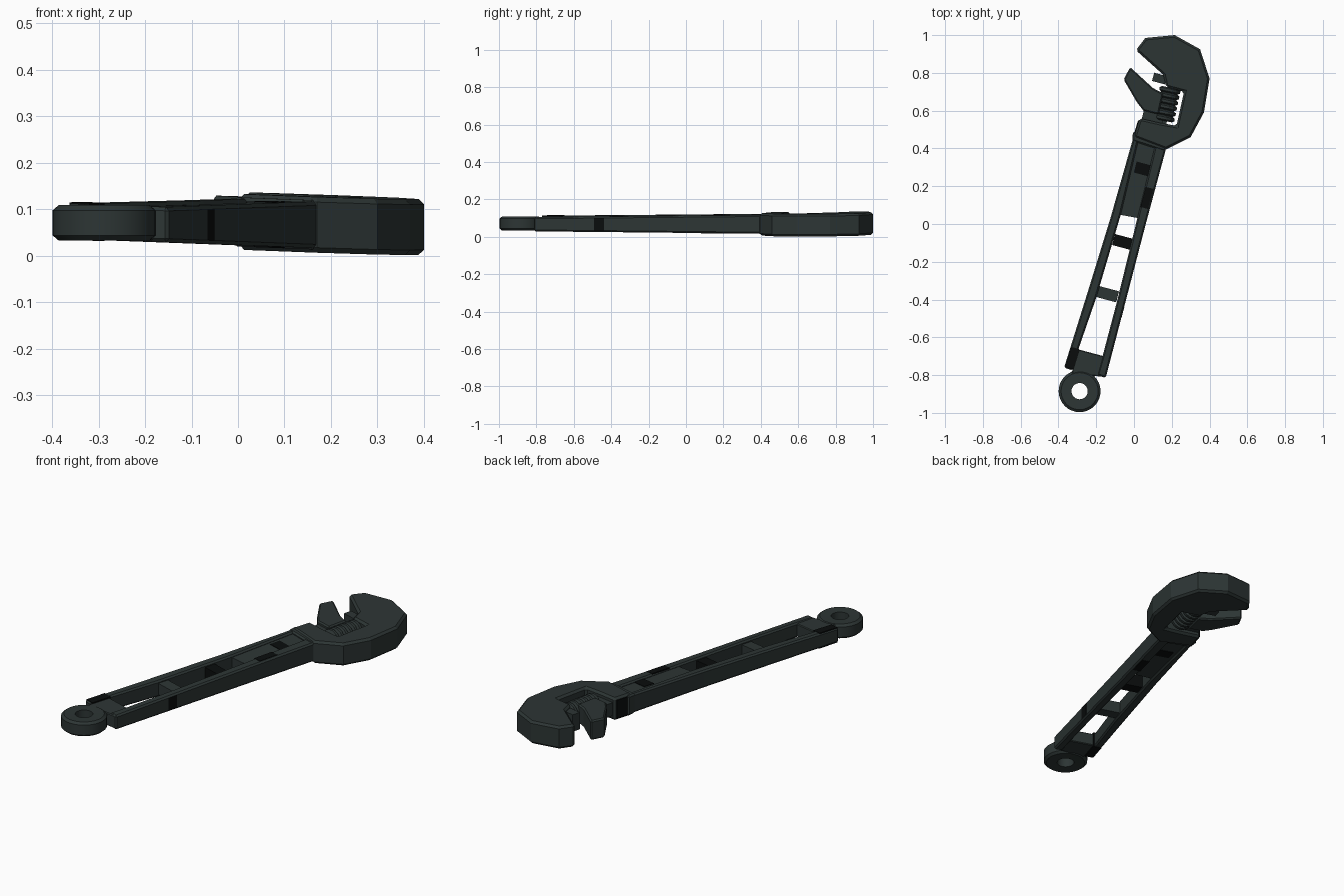
import bpy, bmesh, math
from mathutils import Vector, Matrix

cube = bpy.data.objects.get("Cube")
if cube:
    bpy.data.objects.remove(cube)


def material(name, rgb):
    m = bpy.data.materials.new(name)
    m.use_nodes = True
    m.diffuse_color = (*rgb, 1)
    bsdf = m.node_tree.nodes["Principled BSDF"]
    bsdf.inputs["Base Color"].default_value = (*rgb, 1)
    bsdf.inputs["Roughness"].default_value = 0.7
    return m


STEEL = material("dark slate steel", (0.026, 0.036, 0.035))
BLACK = material("black patch", (0.003, 0.004, 0.004))


def middle(x, y):
    """Height of the centre plane, rolled slightly about the tool's long axis."""
    return 0.071 - 0.035 * (x + 0.06 - 0.26 * y)


def handle_half(y):
    """Half thickness of the handle, growing towards the head."""
    return 0.038 + 0.012 * (y + 0.8) / 1.2


def finish(bm, name, mat, bevel=0.0):
    bmesh.ops.recalc_face_normals(bm, faces=bm.faces)
    mesh = bpy.data.meshes.new(name)
    bm.to_mesh(mesh)
    bm.free()
    mesh.materials.append(mat)
    ob = bpy.data.objects.new(name, mesh)
    bpy.context.collection.objects.link(ob)
    if bevel:
        mod = ob.modifiers.new("edge_bevel", "BEVEL")
        mod.width = bevel
        mod.segments = 1
        mod.limit_method = "ANGLE"
        mod.angle_limit = math.radians(50)
    return ob


def prism(name, outline, half, mat=STEEL, bevel=0.008):
    """Flat outline given thickness about the centre plane."""
    bm = bmesh.new()
    base = bm.faces.new([bm.verts.new((x, y, -1)) for x, y in outline])
    top = bmesh.ops.extrude_face_region(bm, geom=[base])["geom"]
    for v in top:
        if isinstance(v, bmesh.types.BMVert):
            v.co.z = 1
    for v in bm.verts:
        h = half(v.co.y) if callable(half) else half
        v.co.z = middle(v.co.x, v.co.y) + v.co.z * h
    return finish(bm, name, mat, bevel)


def slab(name, centre, size, angle, half, mat=STEEL, bevel=0.0):
    """Rectangular prism turned in the plane."""
    turn = Matrix.Rotation(math.radians(angle), 2)
    w, l = size[0] / 2, size[1] / 2
    pts = [Vector(centre) + turn @ Vector(p)
           for p in ((-w, -l), (w, -l), (w, l), (-w, l))]
    return prism(name, [tuple(p) for p in pts], half, mat, bevel)


# Head with hooked fixed jaw and pocket
prism("head", [(0.01, 0.92), (0.06, 0.985), (0.215, 1.0), (0.35, 0.925),
               (0.40, 0.77), (0.37, 0.59), (0.30, 0.46), (0.17, 0.395),
               (0.0, 0.46), (0.03, 0.56), (0.14, 0.535), (0.225, 0.52),
               (0.265, 0.70), (0.17, 0.725), (0.155, 0.79)], 0.06, bevel=0.011)
slab("pocket_lip", (0.135, 0.77), (0.07, 0.045), -15, 0.045)

# Sliding jaw and its rack
prism("sliding_jaw", [(-0.02, 0.83), (-0.055, 0.765), (0.015, 0.645),
                      (0.05, 0.60), (0.13, 0.58), (0.155, 0.69),
                      (0.10, 0.72)], 0.052, bevel=0.007)
slab("jaw_slide", (0.10, 0.565), (0.11, 0.05), -13, 0.035)

# Ribbed adjusting screw
bm = bmesh.new()
SIDES, RIBS = 14, 6
length = 0.18
rings = []
for i in range(RIBS):
    a = -length / 2 + i * length / RIBS
    step = length / RIBS
    for t, r in ((0.0, 0.044), (0.25, 0.056), (0.7, 0.056), (0.95, 0.044)):
        rings.append([bm.verts.new((r * math.cos(k * math.tau / SIDES),
                                    r * math.sin(k * math.tau / SIDES),
                                    a + t * step)) for k in range(SIDES)])
for lo, hi in zip(rings, rings[1:]):
    for k in range(SIDES):
        n = (k + 1) % SIDES
        bm.faces.new((lo[k], lo[n], hi[n], hi[k]))
bm.faces.new(rings[0])
bm.faces.new(rings[-1])
axis = Vector((0.035, 0.17, 0))
bm.transform(Matrix.Translation((0.175, 0.635, middle(0.175, 0.635)))
             @ axis.to_track_quat("Z", "Y").to_matrix().to_4x4())
finish(bm, "adjusting_screw", STEEL)
slab("screw_pin", (0.178, 0.635), (0.03, 0.22), -12, 0.015)

# Handle rails
prism("left_rail", [(0.0, 0.47), (-0.125, 0.03), (-0.245, -0.36), (-0.37, -0.76),
                    (-0.325, -0.775), (-0.29, -0.65), (-0.20, -0.39),
                    (-0.07, 0.05), (0.03, 0.47)], handle_half)
prism("right_rail", [(0.17, 0.40), (0.065, 0.01), (-0.15, -0.815),
                     (-0.195, -0.80), (-0.165, -0.695), (-0.09, -0.41),
                     (0.02, 0.04), (0.115, 0.43)], handle_half)

# Recessed web, cross bars and end block
prism("handle_web", [(0.02, 0.48), (-0.08, 0.05), (0.03, 0.03), (0.13, 0.42)],
      lambda y: handle_half(y) - 0.010, bevel=0)
prism("neck", [(-0.005, 0.49), (-0.01, 0.44), (0.16, 0.385), (0.2, 0.45)], 0.053)
slab("upper_cross_bar", (-0.06, -0.095), (0.10, 0.06), -15,
     lambda y: handle_half(y) - 0.012, BLACK)
slab("lower_cross_bar", (-0.145, -0.37), (0.12, 0.06), -15,
     lambda y: handle_half(y) - 0.012)
prism("end_block", [(-0.31, -0.66), (-0.16, -0.70), (-0.155, -0.81),
                    (-0.25, -0.80), (-0.33, -0.80)], 0.034, bevel=0.004)

# Hanging ring
bm = bmesh.new()
N = 32
profile = ((0.043, -0.036), (0.098, -0.038), (0.111, -0.027),
           (0.111, 0.027), (0.098, 0.038), (0.043, 0.036))
loops = [[bm.verts.new((-0.288 + r * math.cos(k * math.tau / N),
                        -0.885 + r * math.sin(k * math.tau / N),
                        z + middle(-0.288, -0.885))) for k in range(N)]
         for r, z in profile]
for lo, hi in zip(loops, loops[1:] + loops[:1]):
    for k in range(N):
        n = (k + 1) % N
        bm.faces.new((lo[k], lo[n], hi[n], hi[k]))
ring = finish(bm, "hanging_ring", STEEL)
bpy.context.view_layer.objects.active = ring
ring.select_set(True)
bpy.ops.object.shade_smooth_by_angle(angle=math.radians(30))

# Black patches on the rails, web and collar
over = lambda y: handle_half(y) + 0.002
slab("web_patch", (0.05, 0.29), (0.09, 0.06), -15,
     lambda y: handle_half(y) - 0.007, BLACK)
slab("right_rail_patch", (0.068, 0.138), (0.04, 0.11), -15, over, BLACK)
slab("left_rail_end_patch", (-0.325, -0.71), (0.046, 0.11), -17, over, BLACK)
slab("right_rail_side_patch", (-0.062, -0.465), (0.008, 0.055), -15,
     lambda y: handle_half(y) - 0.008, BLACK)
slab("collar_patch", (0.014, 0.51), (0.008, 0.08), -17, 0.048, BLACK)
